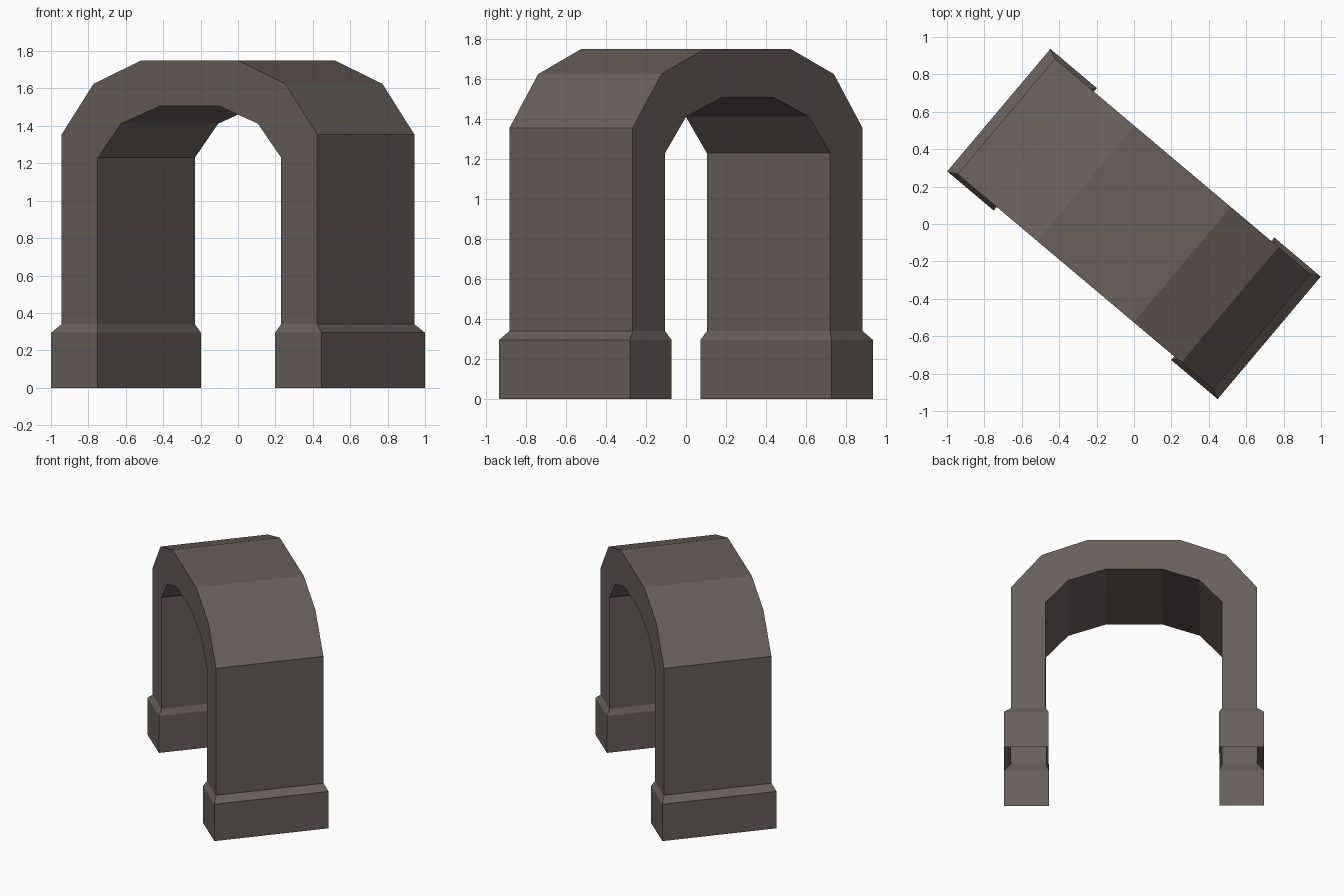
import bpy, bmesh, math

if "Cube" in bpy.data.objects:
    bpy.data.objects.remove(bpy.data.objects["Cube"])

TURN = math.radians(-40.1)   # the arch stands turned in plan

stone = bpy.data.materials.new("brown grey stone")
stone.diffuse_color = (0.14, 0.115, 0.105, 1)
stone.use_nodes = True
stone.node_tree.nodes["Principled BSDF"].inputs["Base Color"].default_value = stone.diffuse_color


def hollow_band(name, stations):
    """Rectangular tube, open at both ends. Station: (outer u, outer z, inner u, inner z, half depth)."""
    bm = bmesh.new()
    rings = []
    for uo, zo, ui, zi, d in stations:
        pts = [(uo, -d, zo), (uo, d, zo), (ui, d, zi), (ui, -d, zi)]
        rings.append([bm.verts.new(p) for p in pts])
    for a, b in zip(rings, rings[1:]):
        for i in range(4):
            j = (i + 1) % 4
            bm.faces.new((a[i], a[j], b[j], b[i]))
    bmesh.ops.recalc_face_normals(bm, faces=bm.faces)
    mesh = bpy.data.meshes.new(name)
    bm.to_mesh(mesh)
    bm.free()
    mesh.materials.append(stone)
    ob = bpy.data.objects.new(name, mesh)
    ob.rotation_euler.z = TURN
    bpy.context.collection.objects.link(ob)


def mirrored(stations):
    return [(-uo, zo, -ui, zi, d) for uo, zo, ui, zi, d in stations]


# Arch: one leg up to the crown, then its mirror image back down
D = 0.403
half = [
    (0.893, 0.34, 0.641, 0.34, D),
    (0.893, 1.355, 0.641, 1.23, D),
    (0.670, 1.625, 0.478, 1.412, D),
    (0.337, 1.75, 0.205, 1.507, D),
]
hollow_band("arch", half + mirrored(half)[::-1])

# Plinths: wider foot with a sloped top edge, open underneath
foot = [
    (0.945, 0.0, 0.620, 0.0, 0.428),
    (0.945, 0.295, 0.620, 0.295, 0.428),
    (0.893, 0.34, 0.641, 0.34, D),
]
hollow_band("right_plinth", foot)
hollow_band("left_plinth", mirrored(foot))
